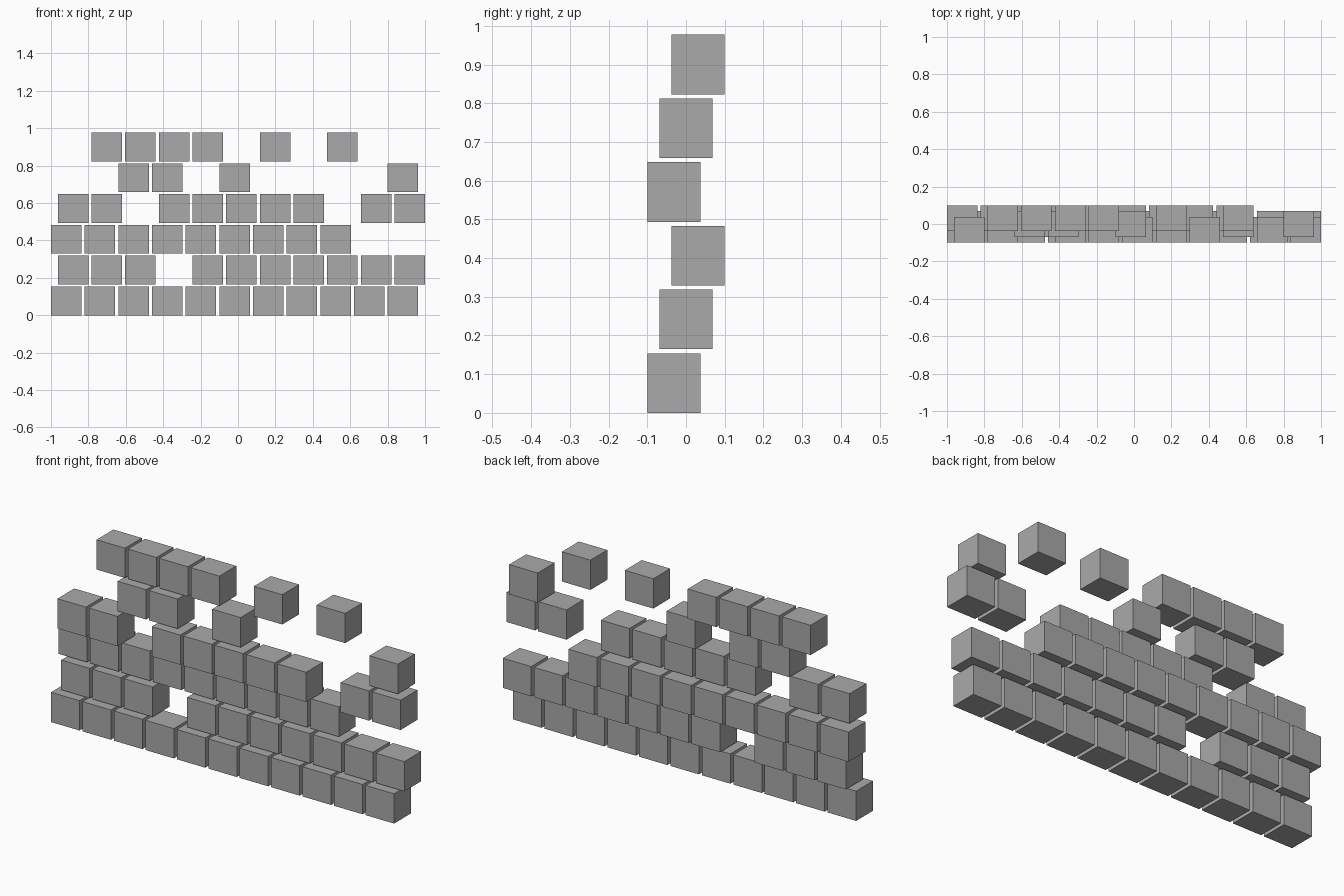
import bpy
import bmesh
from mathutils import Matrix, Vector

if "Cube" in bpy.data.objects:
    bpy.data.objects.remove(bpy.data.objects["Cube"])

SIZE = Vector((0.163, 0.138, 0.154))   # one block
PITCH_X, PITCH_Z = 0.18, 0.1646        # spacing along a course and between courses
SHIFT_X = 0.037                        # sideways shift of every second course
STEP_Y = 0.031                         # courses step front, middle, back in turn

# Courses from the ground up; # is a block, . is a gap
COURSES = [
    "###########",
    "###.#######",
    "#########..",
    "##.#####.##",
    "..##.#....#",
    ".####.#.#..",
]

grey = bpy.data.materials.new("block_grey")
grey.diffuse_color = (0.4, 0.4, 0.4, 1)
grey.use_nodes = True
grey.node_tree.nodes["Principled BSDF"].inputs["Base Color"].default_value = grey.diffuse_color


def build_course(row, pattern):
    bm = bmesh.new()
    for col, mark in enumerate(pattern):
        if mark != "#":
            continue
        centre = Vector((
            -1 + SIZE.x / 2 + col * PITCH_X + (row % 2) * SHIFT_X,
            (row % 3 - 1) * STEP_Y,
            SIZE.z / 2 + row * PITCH_Z,
        ))
        bmesh.ops.create_cube(bm, size=1, matrix=Matrix.LocRotScale(centre, None, SIZE))
    mesh = bpy.data.meshes.new(f"block_course_{row + 1}")
    bm.to_mesh(mesh)
    bm.free()
    mesh.materials.append(grey)
    bpy.context.collection.objects.link(bpy.data.objects.new(mesh.name, mesh))


for row, pattern in enumerate(COURSES):
    build_course(row, pattern)
